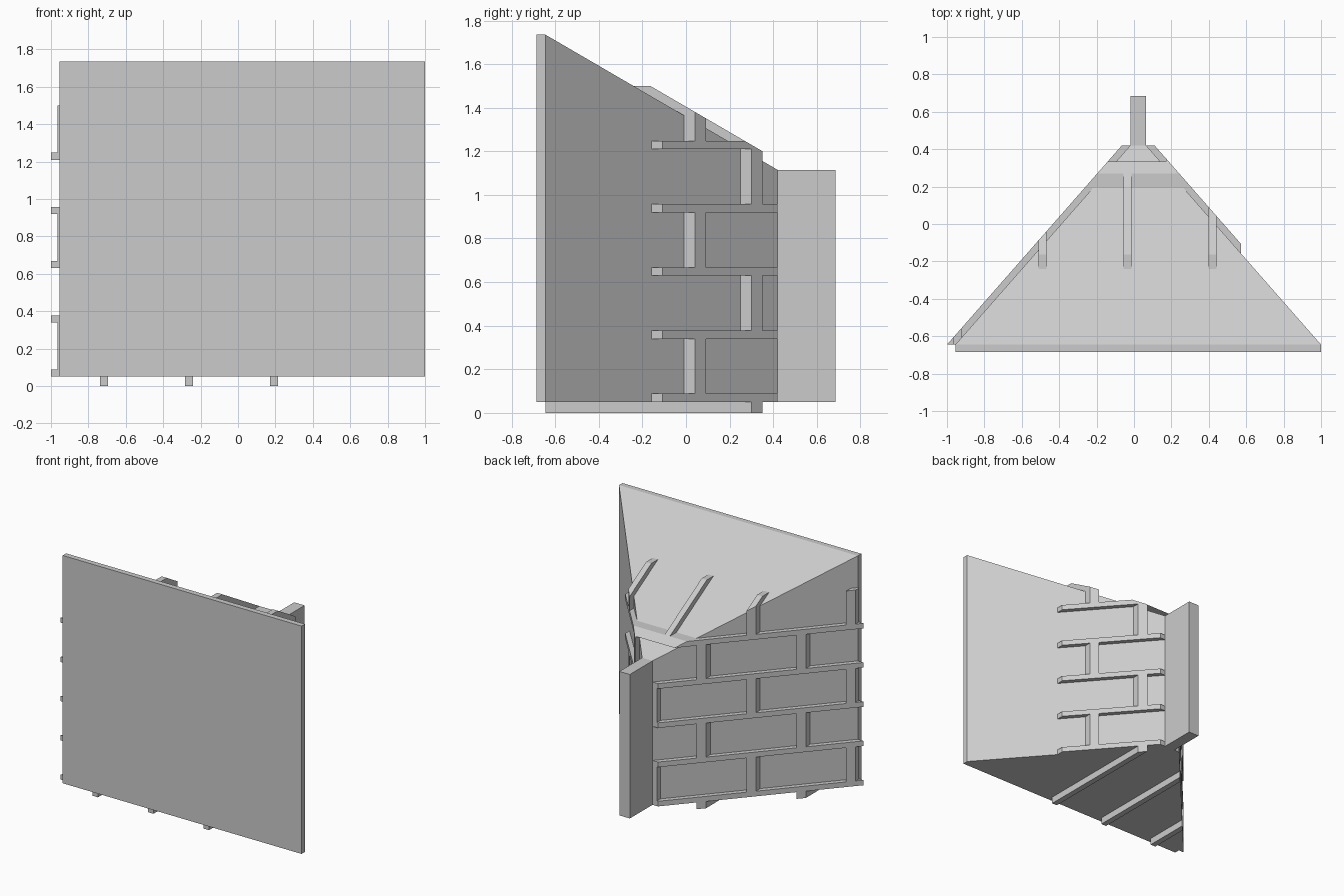
import bpy
import bmesh
from mathutils import Vector

cube = bpy.data.objects.get("Cube")
if cube:
    bpy.data.objects.remove(cube, do_unlink=True)

grey = bpy.data.materials.new("light_grey")
grey.use_nodes = True
grey.diffuse_color = (0.6, 0.6, 0.6, 1)
grey.node_tree.nodes["Principled BSDF"].inputs["Base Color"].default_value = (0.6, 0.6, 0.6, 1)

FRONT, BACK, BASE, TOP = -0.645, 0.42, 0.05, 1.735
WALL_R = Vector((1.065, 0.935, 0))
WALL_L = Vector((-1.065, 0.935, 0))
ROOF = Vector((0, 0.62, 1.065))


def wedge_planes(side=0.0, rise=0.0):
    """Two slanting walls and the sloping roof, optionally raised."""
    return [(Vector((1 + side, FRONT, 0)), WALL_R),
            (Vector((-0.955 - side, FRONT, 0)), WALL_L),
            (Vector((0, FRONT, TOP + rise)), ROOF)]


def block(name, x, y, z, planes=()):
    """Box between the given limits, trimmed by cutting planes."""
    bm = bmesh.new()
    bmesh.ops.create_cube(bm, size=1)
    for v in bm.verts:
        v.co = [lim[0] if c < 0 else lim[1] for c, lim in zip(v.co, (x, y, z))]
    for point, normal in planes:
        bmesh.ops.bisect_plane(bm, geom=bm.verts[:] + bm.edges[:] + bm.faces[:], dist=1e-5,
                               plane_co=point, plane_no=normal, clear_outer=True)
        rim = [e for e in bm.edges if e.is_boundary]
        if rim:
            bmesh.ops.holes_fill(bm, edges=rim)
    bmesh.ops.recalc_face_normals(bm, faces=bm.faces)
    mesh = bpy.data.meshes.new(name)
    bm.to_mesh(mesh)
    bm.free()
    mesh.materials.append(grey)
    bpy.context.collection.objects.link(bpy.data.objects.new(name, mesh))


# Main solids
block("front_plate", (-0.955, 1), (-0.685, FRONT), (BASE, TOP))
block("wedge_body", (-1, 1), (FRONT, BACK), (BASE, TOP), wedge_planes())
block("back_post", (-0.02, 0.065), (BACK, 0.685), (BASE, 1.115))

# Raised horizontal joints
raised = wedge_planes(0.045, 0.045)
PITCH, JOINT = 0.29, 0.038
for i in range(5):
    z = BASE + i * PITCH
    block(f"horizontal_joint_{i}", (-1.02, 0.573), (FRONT, BACK), (z, z + JOINT), raised)

# Raised upright joints, staggered on alternate courses
for course in range(6):
    low = max(0, BASE + JOINT + (course - 1) * PITCH)
    high = min(BASE + course * PITCH, 1.525)
    stagger = course % 2 == 0
    for i in range(3 if stagger else 4):
        x = (-0.738 if stagger else -0.965) + i * 0.4545
        block(f"upright_joint_{course}_{i}", (x, x + 0.043), (FRONT, BACK), (low, high), raised)
